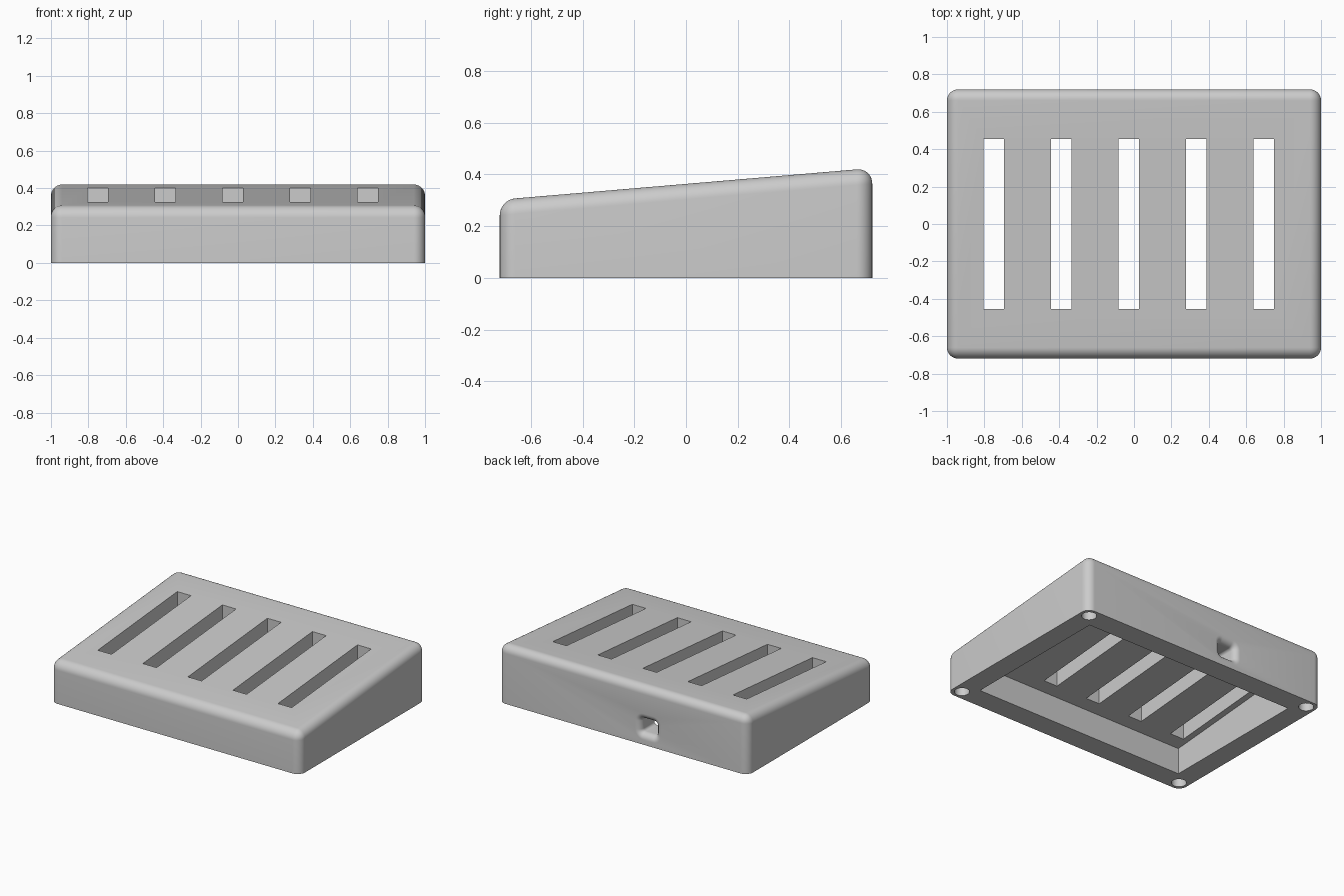
import bpy, bmesh
from math import sin, cos, pi

if "Cube" in bpy.data.objects:
    bpy.data.objects.remove(bpy.data.objects["Cube"], do_unlink=True)

HALF_X, HALF_Y, ROUND = 1.0, 0.72, 0.06
SLOPE, MID_Z = 0.085, 0.363

grey = bpy.data.materials.new("plain grey")
grey.use_nodes = True
grey.diffuse_color = (0.6, 0.6, 0.6, 1)
grey.node_tree.nodes["Principled BSDF"].inputs["Base Color"].default_value = (0.6, 0.6, 0.6, 1)


def make_object(name, bm):
    bmesh.ops.recalc_face_normals(bm, faces=bm.faces)
    mesh = bpy.data.meshes.new(name)
    bm.to_mesh(mesh)
    bm.free()
    mesh.materials.append(grey)
    obj = bpy.data.objects.new(name, mesh)
    bpy.context.collection.objects.link(obj)
    return obj


def wedge(half_x, half_y, bottom, mid_top, slope):
    """Box with a top that rises toward the back."""
    bm = bmesh.new()
    bmesh.ops.create_cube(bm, size=2)
    for v in bm.verts:
        v.co.x *= half_x
        v.co.y *= half_y
        v.co.z = mid_top + slope * v.co.y if v.co.z > 0 else bottom
    return bm


def loft(rings):
    """Closed skin over a stack of matching rings."""
    bm = bmesh.new()
    loops = [[bm.verts.new(p) for p in ring] for ring in rings]
    for a, b in zip(loops, loops[1:]):
        for i in range(len(a)):
            j = (i + 1) % len(a)
            bm.faces.new((a[i], a[j], b[j], b[i]))
    bm.faces.new(loops[0])
    bm.faces.new(loops[-1])
    return bm


def rounded_ring(cx, cz, half_w, half_h, corner, grow, y):
    """Rounded rectangle across y, widened by grow."""
    points = []
    for q, (sx, sz) in enumerate(((1, 1), (-1, 1), (-1, -1), (1, -1))):
        for k in range(9):
            a = (q + k / 8) * pi / 2
            points.append((cx + sx * (half_w - corner) + (corner + grow) * cos(a), y,
                           cz + sz * (half_h - corner) + (corner + grow) * sin(a)))
    return points


# Sloped shell with every edge but the base rounded
bm = wedge(HALF_X, HALF_Y, 0, MID_Z, SLOPE)
edges = [e for e in bm.edges if max(v.co.z for v in e.verts) > 0.1]
bmesh.ops.bevel(bm, geom=edges, offset=ROUND, segments=10, profile=0.5, affect='EDGES')
shell = make_object("sloped_shell", bm)

cutters = []

# Hollow underside, its ceiling parallel to the top
cutters.append(make_object("cavity_cutter", wedge(0.85, 0.56, -0.1, MID_Z - 0.125, SLOPE)))

# Five slots through the top
for i in range(5):
    slot = make_object("slot_cutter", wedge(0.055, 0.455, 0.1, 0.6, 0))
    slot.location.x = -0.75 + 0.361 * i
    cutters.append(slot)

# Screw holes in the corners of the base
for sx in (-1, 1):
    for sy in (-1, 1):
        bm = bmesh.new()
        bmesh.ops.create_cone(bm, cap_ends=True, segments=32, radius1=0.05, radius2=0.05, depth=0.3)
        hole = make_object("screw_hole_cutter", bm)
        hole.location = (sx * 0.93, sy * 0.65, 0)
        cutters.append(hole)

# Cable hole in the back wall with a flared mouth
flare = 0.045
path = [(HALF_Y + 0.03, flare)]
path += [(HALF_Y - flare * (1 - cos(t)), flare * (1 - sin(t))) for t in (k * pi / 16 for k in range(9))]
path += [(0.5, 0)]
cutters.append(make_object("cable_hole_cutter", loft(
    [rounded_ring(-0.2, 0.13, 0.06, 0.05, 0.02, grow, y) for y, grow in path])))

# Cut everything out of the shell
bpy.context.view_layer.objects.active = shell
shell.select_set(True)
for cutter in cutters:
    mod = shell.modifiers.new("cut", 'BOOLEAN')
    mod.operation = 'DIFFERENCE'
    mod.solver = 'EXACT'
    mod.object = cutter
    bpy.ops.object.modifier_apply(modifier=mod.name)
for cutter in cutters:
    bpy.data.objects.remove(cutter, do_unlink=True)

bpy.ops.object.shade_smooth_by_angle(angle=pi / 6)
